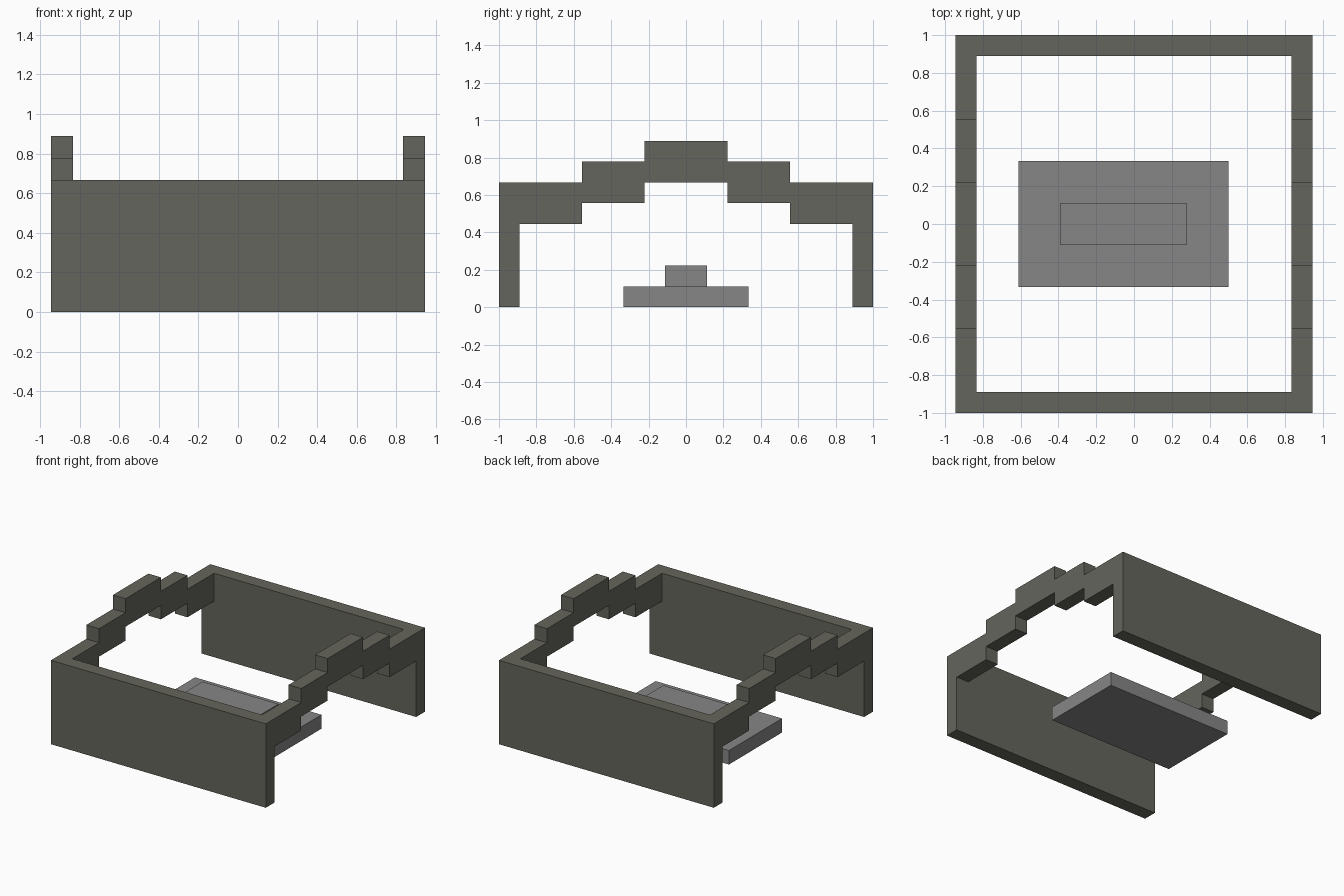
import bpy
import bmesh

U = 1 / 9  # the whole model sits on a grid of this step

default = bpy.data.objects.get("Cube")
if default:
    bpy.data.objects.remove(default, do_unlink=True)


def material(name, color):
    mat = bpy.data.materials.new(name)
    mat.use_nodes = True
    mat.diffuse_color = color
    mat.node_tree.nodes["Principled BSDF"].inputs["Base Color"].default_value = color
    return mat


def prism(name, outline, x0, x1, mat):
    """Extrude a closed (y, z) outline along x, all in grid steps."""
    bm = bmesh.new()
    face = bm.faces.new([bm.verts.new((x0 * U, y * U, z * U)) for y, z in outline])
    side = bmesh.ops.extrude_face_region(bm, geom=[face])["geom"]
    for v in side:
        if isinstance(v, bmesh.types.BMVert):
            v.co.x = x1 * U
    bmesh.ops.recalc_face_normals(bm, faces=bm.faces)
    mesh = bpy.data.meshes.new(name)
    bm.to_mesh(mesh)
    bm.free()
    mesh.materials.append(mat)
    obj = bpy.data.objects.new(name, mesh)
    bpy.context.collection.objects.link(obj)
    return obj


def box(name, x0, x1, y, z0, z1, mat):
    return prism(name, [(-y, z0), (y, z0), (y, z1), (-y, z1)], x0, x1, mat)


stone = material("dark_olive_stone", (0.130, 0.130, 0.109, 1))
grey = material("mid_grey", (0.238, 0.238, 0.238, 1))

# Stepped arch profile: outer steps up to the crown, inner steps back down
half = [(9, 0), (9, 6), (5, 6), (5, 7), (2, 7), (2, 8)]
inner = [(2, 6), (2, 5), (5, 5), (5, 4), (8, 4), (8, 0)]
outline = half + [(-y, z) for y, z in reversed(half)]
outline += [(-y, z) for y, z in reversed(inner)] + inner

# Frame: the arch across the full width, hollowed to leave walls and side beams
frame = prism("arched_frame", outline, -8.5, 8.5, stone)
cutter = box("frame_cutter", -7.5, 7.5, 8, -1, 10, stone)
cutter.hide_render = True
cut = frame.modifiers.new("hollow", "BOOLEAN")
cut.operation = "DIFFERENCE"
cut.solver = "EXACT"
cut.object = cutter
bpy.context.view_layer.objects.active = frame
bpy.ops.object.modifier_apply(modifier=cut.name)
bpy.data.objects.remove(cutter, do_unlink=True)

# Stepped plinth on the floor, slightly off centre
box("plinth_base", -5.5, 4.5, 3, 0, 1, grey)
box("plinth_top", -3.5, 2.5, 1, 1, 2, grey)
